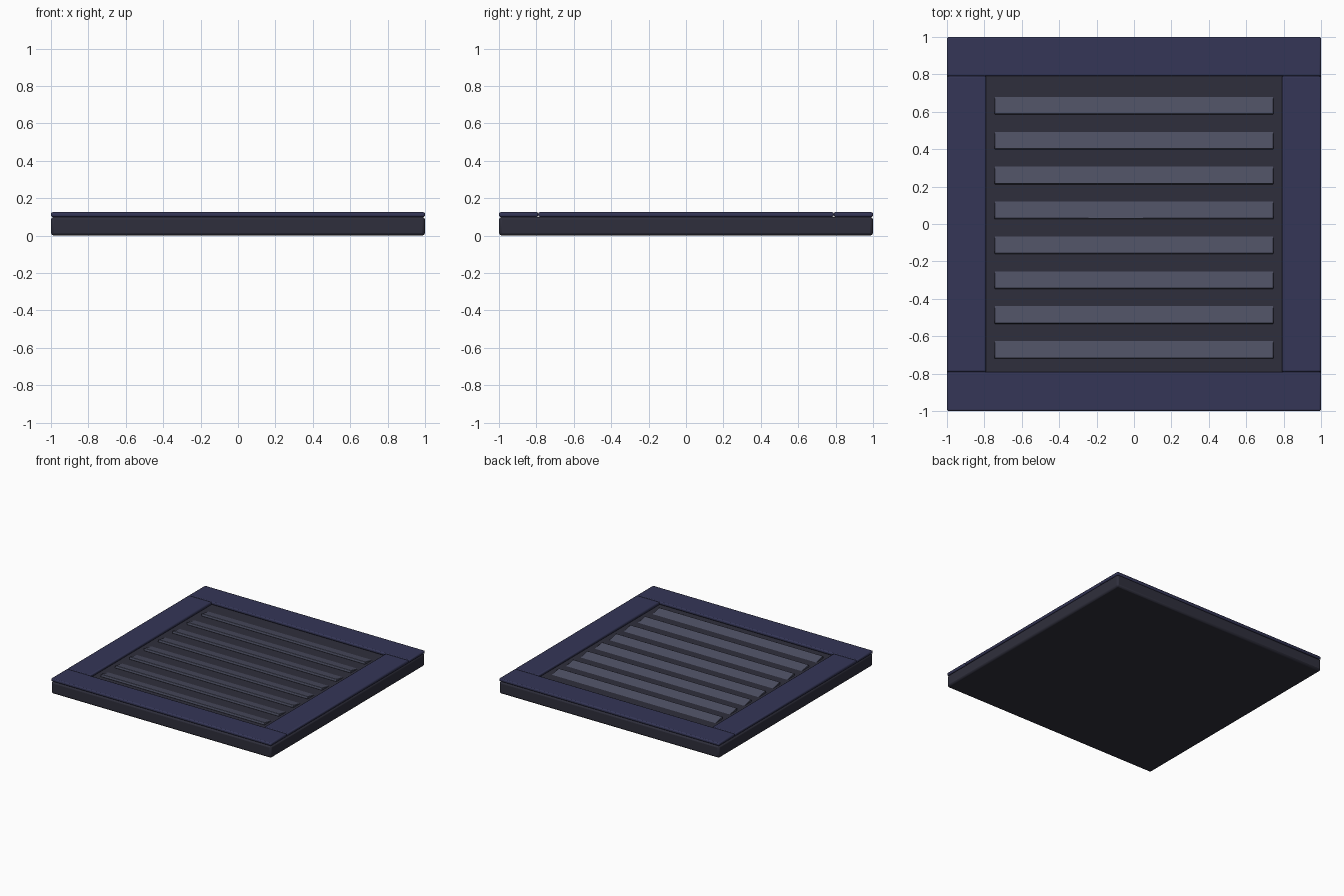
import bpy
from math import radians

if "Cube" in bpy.data.objects:
    bpy.data.objects.remove(bpy.data.objects["Cube"])


def material(name, rgb):
    m = bpy.data.materials.new(name)
    m.diffuse_color = (*rgb, 1)
    m.use_nodes = True
    m.node_tree.nodes["Principled BSDF"].inputs["Base Color"].default_value = m.diffuse_color
    return m


base_mat = material("dark_grey", (0.028, 0.028, 0.045))
frame_mat = material("navy", (0.035, 0.037, 0.095))
slat_mat = material("slate", (0.075, 0.08, 0.125))


def box(name, size, loc, mat, bevel, tilt=0.0):
    bpy.ops.mesh.primitive_cube_add(size=1, location=loc)
    o = bpy.context.object
    o.name = name
    o.scale = size
    bpy.ops.object.transform_apply(location=False, rotation=False, scale=True)
    o.rotation_euler.x = tilt
    o.data.materials.append(mat)
    b = o.modifiers.new("Bevel", 'BEVEL')
    b.width = bevel
    b.segments = 2
    bpy.ops.object.shade_smooth_by_angle(angle=radians(35))
    return o


# Base slab
box("base_plate", (2, 2, 0.1), (0, 0, 0.05), base_mat, 0.015)

# Raised border
for side, s in (("low", -1), ("high", 1)):
    box(f"frame_rail_{side}", (2, 0.21, 0.025), (0, s * 0.895, 0.1125), frame_mat, 0.008)
    box(f"frame_stile_{side}", (0.21, 1.58, 0.025), (s * 0.895, 0, 0.1125), frame_mat, 0.008)

# Tilted vent slats, rear edges sunk into the base
for i in range(8):
    y = (i - 3.5) * 0.1865
    box(f"vent_slat_{i + 1}", (1.49, 0.135, 0.02), (0, y, 0.0955), slat_mat, 0.003, radians(-12))
